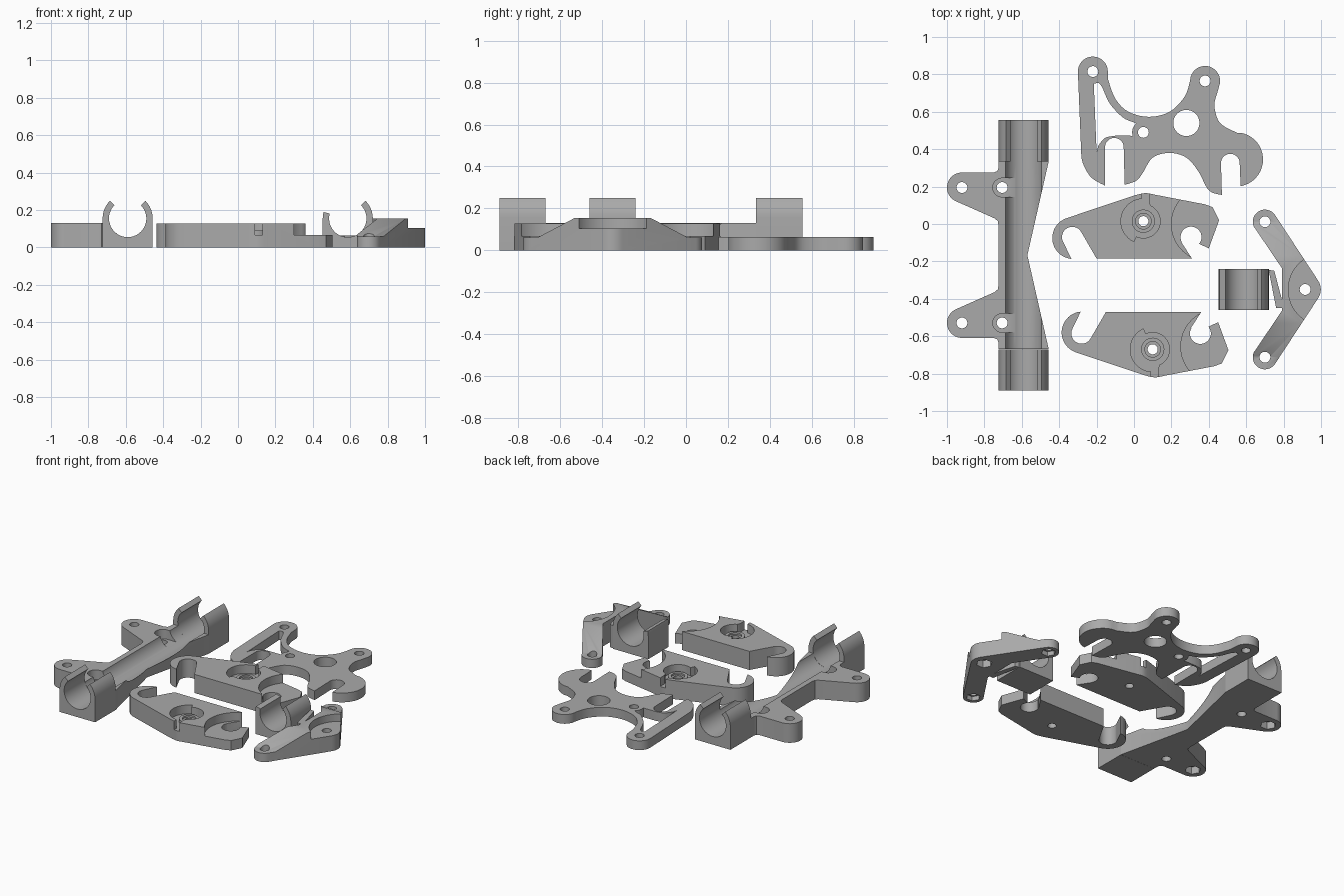
import bpy
import bmesh
from math import cos, sin, radians, pi
from mathutils import Matrix, Vector

if "Cube" in bpy.data.objects:
    bpy.data.objects.remove(bpy.data.objects["Cube"], do_unlink=True)

grey = bpy.data.materials.new("plain grey plastic")
grey.use_nodes = True
colour = (0.4, 0.4, 0.4, 1)
grey.diffuse_color = colour
grey.node_tree.nodes["Principled BSDF"].inputs["Base Color"].default_value = colour


def arc(cx, cy, r, start, end):
    """Points along an arc, angles in degrees."""
    n = max(3, int(abs(end - start) / 9))
    steps = [radians(start + (end - start) * i / n) for i in range(n + 1)]
    return [(cx + r * cos(a), cy + r * sin(a)) for a in steps]


def spline(points, n=5):
    """Smooth open curve through the points."""
    p = [Vector(q) for q in [points[0]] + points + [points[-1]]]
    out = []
    for a, b, c, d in zip(p, p[1:], p[2:], p[3:]):
        for i in range(n):
            t = i / n
            v = (2 * b + (c - a) * t + (2 * a - 5 * b + 4 * c - d) * t ** 2
                 + (3 * b - a - 3 * c + d) * t ** 3) / 2
            out.append(tuple(v))
    return out + [points[-1]]


def prism(name, outline, low, high, along_y=False):
    """Extrude an outline upwards, or an x-z profile along y."""
    bm = bmesh.new()
    place = (lambda u, v: (u, low, v)) if along_y else (lambda u, v: (u, v, low))
    face = bm.faces.new([bm.verts.new(place(u, v)) for u, v in outline])
    new = bmesh.ops.extrude_face_region(bm, geom=[face])["geom"]
    shift = Vector((0, high - low, 0) if along_y else (0, 0, high - low))
    bmesh.ops.translate(bm, vec=shift, verts=[g for g in new if isinstance(g, bmesh.types.BMVert)])
    bmesh.ops.remove_doubles(bm, verts=bm.verts, dist=1e-5)
    bmesh.ops.recalc_face_normals(bm, faces=bm.faces)
    mesh = bpy.data.meshes.new(name)
    bm.to_mesh(mesh)
    bm.free()
    mesh.materials.append(grey)
    obj = bpy.data.objects.new(name, mesh)
    bpy.context.collection.objects.link(obj)
    return obj


def disc(x, y, r, low=-0.1, high=0.4, sides=32):
    """Upright round or hexagonal cutter."""
    ring = [(x + r * cos(2 * pi * i / sides), y + r * sin(2 * pi * i / sides)) for i in range(sides)]
    return prism("cutter", ring, low, high)


def cut(obj, cutters, operation="DIFFERENCE"):
    """Apply each cutter, then remove it."""
    for c in cutters:
        c.hide_render = True
        m = obj.modifiers.new("cut", "BOOLEAN")
        m.solver, m.operation, m.object = "EXACT", operation, c
    bpy.context.view_layer.update()
    graph = bpy.context.evaluated_depsgraph_get()
    mesh = bpy.data.meshes.new_from_object(obj.evaluated_get(graph))
    obj.modifiers.clear()
    obj.data = mesh
    for c in cutters:
        bpy.data.objects.remove(c, do_unlink=True)
    return obj


def clip(name, x, y0, y1, left_end=135):
    """Block with an open round bore that snaps over a rod."""
    z, inner, outer = 0.155, 0.1, 0.134
    profile = [(x - outer, 0), (x + outer, 0)] + arc(x, z, outer, 0, 45)
    profile += arc(x, z, inner, 45, left_end - 360)
    profile += arc(x, z, outer, left_end, 180)
    return prism(name, profile, y0, y1, along_y=True)


# Rod carriage: waisted beam with two ears, grooved for the rod
mid, rod_x = -0.167, -0.59
half = [(-0.57, mid), (-0.456, 0.335), (-0.724, 0.335), (-0.724, 0.30), (-0.731, 0.283), (-0.75, 0.275)]
half += arc(-0.92, 0.195, 0.08, 90, 245) + [(-0.745, 0.03), (-0.728, 0.015), (-0.724, -0.01)]
beam = prism("carriage_beam", half + [(x, 2 * mid - y) for x, y in reversed(half[1:])], 0, 0.13)
cutters = [prism("cutter", arc(rod_x, 0.155, 0.1, 0, 354), -1, 1, along_y=True)]
for y in (0.195, 2 * mid - 0.195):
    pocket = arc(-0.705, y, 0.05, 90, 270) + [(-0.6, y - 0.05), (-0.6, y + 0.05)]
    cutters += [prism("cutter", pocket, 0.066, 0.3), disc(-0.705, y, 0.029),
                disc(-0.92, y, 0.029), disc(-0.92, y, 0.05, -0.1, 0.05, 6)]
cut(beam, cutters)
clip("carriage_clip_back", rod_x, 0.335, 0.555)
clip("carriage_clip_front", rod_x, -0.89, -0.67)

# Small separate rod clip with one shortened lip
clip("small_clip", 0.587, -0.46, -0.24, 165)


# Pair of hooked levers, the second one mirrored
def lever(name, place):
    def shape(pts):
        return [place(x, y) for x, y in pts]

    outline = [(-0.20, -0.185), (0.31, -0.185), (0.255, -0.10)]
    outline += arc(0.305, -0.07, 0.056, 210, -40)
    outline += [(0.40, -0.13), (0.455, 0.02), (0.42, 0.09), (0.38, 0.105)]
    outline += spline([(0.12, 0.155), (0.06, 0.165), (0.0, 0.152)])
    outline += arc(-0.325, -0.075, 0.112, 108, 265)
    outline += arc(-0.33, -0.07, 0.055, 210, 30)
    body = prism(name, shape(outline), 0, 0.127)
    px, py = 0.05, 0.015
    spring = arc(px, py, 0.12, 80, 245) + arc(px, py, 0.09, 245, 425)
    leg = [(0.04, 0.08), (0.08, 0.08), (0.08, 0.2), (0.04, 0.2)]
    cut(body, [prism("cutter", shape(arc(0.4, 0, 0.2, 0, 354)), 0.068, 0.3),
               prism("cutter", shape(spring), 0.068, 0.3),
               prism("cutter", shape(leg), 0.068, 0.3)])
    boss = prism(name + "_boss", shape(arc(px, py, 0.062, 0, 354)), 0.06, 0.092)
    cut(body, [boss], "UNION")
    x, y = place(px, py)
    cut(body, [disc(x, y, 0.027), disc(x, y, 0.042, 0.08, 0.3)])


lever("back_lever", lambda x, y: (x, y))
lever("front_lever", lambda x, y: (x + 0.05, -y - 0.655))

# Flat base plate with two ears, two slotted feet and a springy arm
plate = arc(-0.22, 0.815, 0.08, 180, 0)
plate += spline([(-0.138, 0.77), (-0.10, 0.67), (-0.03, 0.60), (0.08, 0.573),
                 (0.19, 0.60), (0.27, 0.68), (0.30, 0.765)])
plate += arc(0.38, 0.765, 0.08, 170, -20)
plate += spline([(0.445, 0.70), (0.43, 0.63), (0.46, 0.54), (0.55, 0.488)])
plate += arc(0.545, 0.345, 0.145, 75, -80)
plate += arc(0.515, 0.325, 0.05, 0, 180)
plate += spline([(0.47, 0.155), (0.40, 0.18), (0.345, 0.28), (0.28, 0.355), (0.19, 0.38),
                 (0.10, 0.355), (0.045, 0.27), (0.01, 0.23), (-0.05, 0.21)])
plate += arc(-0.105, 0.41, 0.05, 0, 180)
plate += spline([(-0.155, 0.205), (-0.23, 0.25), (-0.275, 0.33), (-0.283, 0.40)])
base = prism("base_plate", plate, 0, 0.063)
gap = [(-0.215, 0.75), (-0.20, 0.385)] + spline([(-0.19, 0.42), (-0.155, 0.46), (-0.10, 0.472)])
gap += [(-0.02, 0.472)] + arc(0.05, 0.49, 0.06, 200, 130)
gap += spline([(0.0, 0.543), (-0.06, 0.57), (-0.13, 0.645), (-0.17, 0.73), (-0.19, 0.755)])
cut(base, [prism("cutter", gap, -0.1, 0.3), disc(0.28, 0.54, 0.07)]
    + [disc(x, y, 0.029) for x, y in ((-0.22, 0.815), (0.38, 0.765), (0.05, 0.49))])

# Angled bracket: ramped arms on either side of a recessed apex
ym = -0.35
bracket_half = [(0.79, ym), (0.79, -0.235), (0.645, -0.02)]
bracket_half += arc(0.70, 0.012, 0.065, 212, 32) + arc(0.915, ym, 0.084, 34, 0)
outline = bracket_half + [(x, 2 * ym - y) for x, y in reversed(bracket_half[1:-1])]
bracket = prism("angled_bracket", outline, 0, 0.155)
cutters = [disc(1.02, ym, 0.195, 0.105, 0.4, 48), disc(0.915, ym, 0.029), disc(0.915, ym, 0.05, -0.1, 0.05, 6)]
for s in (1, -1):
    profile = [(ym + s * 0.18, 0.155), (ym + s * 0.36, 0.06), (ym + s * 0.6, 0.06),
               (ym + s * 0.6, 0.3), (ym + s * 0.18, 0.3)]
    ramp = prism("cutter", profile, -0.5, -1.5, along_y=True)
    ramp.data.transform(Matrix.Rotation(pi / 2, 4, "Z"))
    # the turned profile now runs along -y, so mirror it back
    ramp.data.transform(Matrix(((1, 0, 0, 0), (0, 1, 0, 0), (0, 0, 1, 0), (0, 0, 0, 1))))
    y = ym + s * 0.362
    cutters += [ramp, disc(0.70, y, 0.029), disc(0.70, y, 0.045, -0.1, 0.03, 6)]
cut(bracket, cutters)
prism("bracket_tongue", [(0.72, -0.245), (0.75, -0.25), (0.795, -0.42), (0.795, -0.45), (0.76, -0.45)], 0, 0.155)

# Smooth the curved walls and keep the corners crisp
for obj in bpy.context.scene.objects:
    obj.select_set(obj.type == "MESH")
    if obj.type == "MESH":
        bpy.context.view_layer.objects.active = obj
bpy.ops.object.shade_smooth_by_angle(angle=radians(30))
